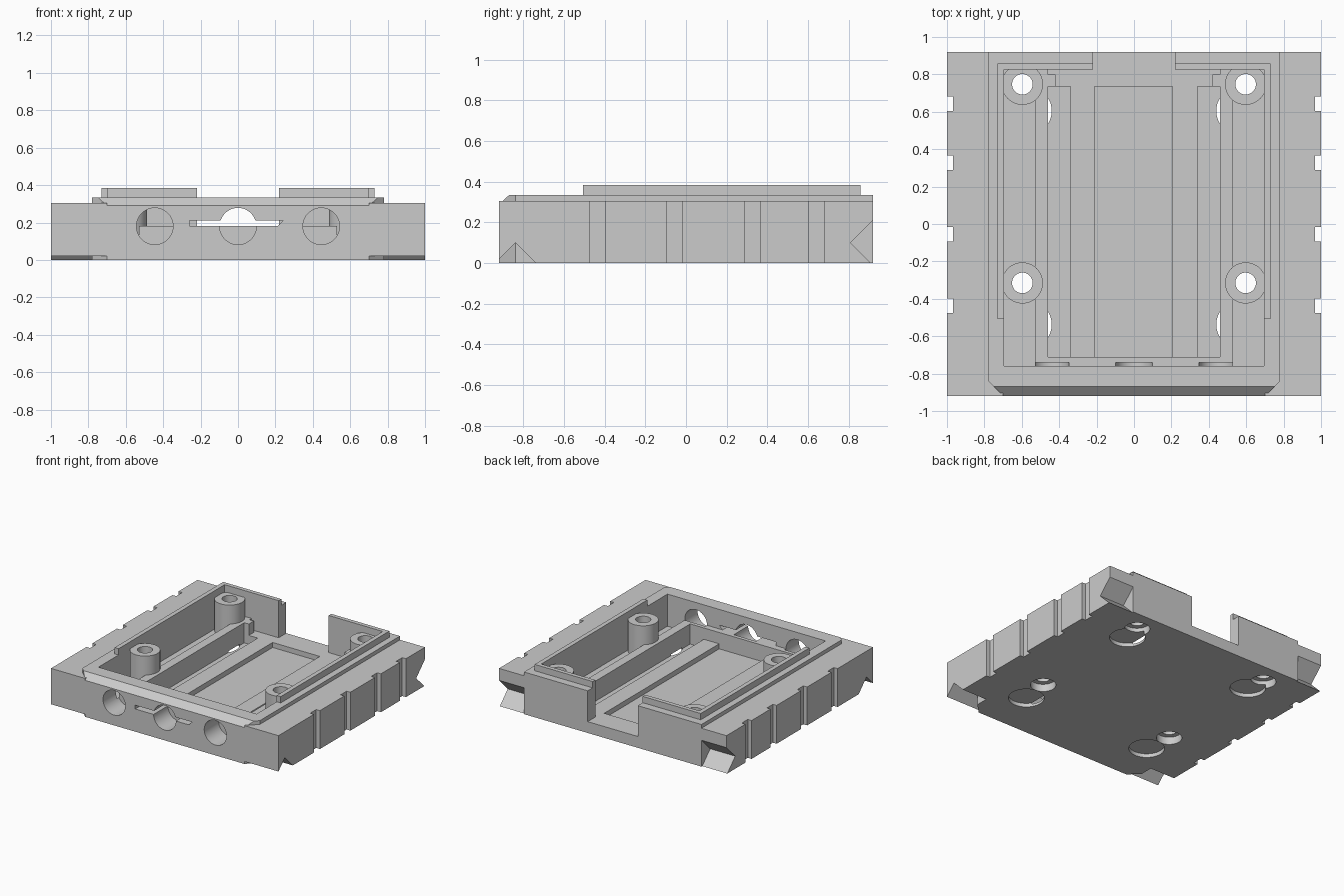
import bpy, bmesh, math

cube = bpy.data.objects.get("Cube")
if cube:
    bpy.data.objects.remove(cube, do_unlink=True)

grey = bpy.data.materials.new("plain_grey")
grey.use_nodes = True
colour = (0.6, 0.6, 0.6, 1)
grey.diffuse_color = colour
for node in grey.node_tree.nodes:
    if node.type == 'BSDF_PRINCIPLED':
        node.inputs["Base Color"].default_value = colour


def prism(name, pts, axis, lo, hi):
    """Extrude a 2D outline along an axis; pts are the two other axes in order."""
    place = {'x': lambda p, h: (h, p[0], p[1]),
             'y': lambda p, h: (p[0], h, p[1]),
             'z': lambda p, h: (p[0], p[1], h)}[axis]
    bm = bmesh.new()
    rings = [[bm.verts.new(place(p, h)) for p in pts] for h in (lo, hi)]
    for ring in rings:
        bm.faces.new(ring)
    for i in range(len(pts)):
        j = (i + 1) % len(pts)
        bm.faces.new((rings[0][i], rings[0][j], rings[1][j], rings[1][i]))
    bmesh.ops.recalc_face_normals(bm, faces=bm.faces)
    mesh = bpy.data.meshes.new(name)
    bm.to_mesh(mesh)
    bm.free()
    mesh.materials.append(grey)
    ob = bpy.data.objects.new(name, mesh)
    bpy.context.collection.objects.link(ob)
    return ob


def box(name, x0, x1, y0, y1, z0, z1):
    return prism(name, [(x0, y0), (x1, y0), (x1, y1), (x0, y1)], 'z', z0, z1)


def rod(name, u, v, r, axis, lo, hi, n=48):
    pts = [(u + r * math.cos(math.tau * i / n), v + r * math.sin(math.tau * i / n))
           for i in range(n)]
    return prism(name, pts, axis, lo, hi)


def combine(target, tool, operation='DIFFERENCE'):
    tool.hide_render = True
    mod = target.modifiers.new("combine", 'BOOLEAN')
    mod.operation, mod.solver, mod.object = operation, 'EXACT', tool
    bpy.context.view_layer.objects.active = target
    bpy.ops.object.modifier_apply(modifier=mod.name)
    bpy.data.objects.remove(tool, do_unlink=True)


def cut_box(*size):
    combine(body, box("cutter", *size))


DEPTH = 0.92
BASE_TOP, DECK_TOP, LIP_TOP = 0.305, 0.335, 0.385
RAIL_TOP, FLOOR, RECESS = 0.18, 0.09, 0.05
SIDES = (-1, 1)

# Outer block with V grooves under the front and along the rear
body = box("case_body", -1, 1, -DEPTH, DEPTH, 0, BASE_TOP)
front_groove = [(-0.84, 0.10), (-0.73, -0.01), (-0.95, -0.01)]
rear_groove = [(0.81, 0.10), (0.95, 0.24), (0.95, -0.04)]
for groove in (front_groove, rear_groove):
    combine(body, prism("groove", groove, 'x', -1.1, 1.1))

# Inner core with clipped front corners: closes the grooves and forms the deck
outline = [(-0.70, -DEPTH), (0.70, -DEPTH), (0.78, -0.84), (0.78, DEPTH),
           (-0.78, DEPTH), (-0.78, -0.84)]
slope = [(-0.931, 0.28), (-0.859, 0.345), (-0.931, 0.345)]
core = prism("core", outline, 'z', 0, DECK_TOP)
combine(core, prism("slope", slope, 'x', -0.9, 0.9))
combine(body, core, 'UNION')
combine(body, prism("slope", slope, 'x', -0.70, 0.70))

# Locating lip around the cavity
combine(body, box("lip", -0.73, 0.73, -0.507, 0.858, 0.28, LIP_TOP), 'UNION')

# Main cavity, centre bay, rear opening and floor recess
cut_box(-0.695, 0.695, -0.76, 0.825, RAIL_TOP, 0.6)
cut_box(-0.46, 0.46, -0.71, 0.825, FLOOR, 0.4)
cut_box(-0.22, 0.22, 0.70, 1.0, FLOOR, 0.6)
cut_box(-0.21, 0.205, -0.71, 0.735, RECESS, 0.3)

for s in SIDES:
    # Side bays and long floor channels, leaving a rail between them
    for a, b, y0, y1, z in ((0.53, 0.695, -0.76, 0.825, 0.08),
                            (0.34, 0.46, -0.71, 0.735, 0.02)):
        lo, hi = sorted((s * a, s * b))
        cut_box(lo, hi, y0, y1, z, 0.3)
    # Small stop at the rear end of each rail
    lo, hi = sorted((s * 0.42, s * 0.48))
    combine(body, box("stop", lo, hi, 0.735, 0.80, 0.06, RAIL_TOP), 'UNION')
    # Vertical grip notches
    for y in (0.643, 0.328, -0.055, -0.437):
        lo, hi = sorted((s * 0.967, s * 1.1))
        cut_box(lo, hi, y - 0.038, y + 0.038, -0.1, 0.5)
    # Shallow round pockets in the underside
    for y in (0.605, -0.537):
        combine(body, rod("pocket", s * 0.57, y, 0.13, 'z', -0.1, 0.03))

# Round front ports and the slot across the middle one
for x in (-0.445, 0, 0.445):
    combine(body, rod("port", x, 0.18, 0.098, 'y', -1.1, -0.74))
slot = [(-0.26, 0.18), (0.21, 0.18), (0.24, 0.21), (-0.26, 0.21)]
combine(body, prism("slot", slot, 'y', -1.1, -0.74))

# Screw standoffs with through holes and counterbores below
posts = []
for s, side in ((-1, "right"), (1, "left")):
    for y, end in ((0.747, "rear"), (-0.315, "front")):
        x = s * 0.597
        post = rod(f"{end}_{side}_standoff", x, y, 0.11, 'z', 0.07, 0.33)
        combine(post, rod("hole", x, y, 0.055, 'z', -0.2, 0.6))
        combine(body, rod("hole", x, y, 0.055, 'z', -0.2, 0.2))
        combine(body, rod("counterbore", x, y, 0.093, 'z', -0.2, 0.06))
        posts.append(post)

# Smooth round walls, keep sharp edges
bpy.ops.object.select_all(action='DESELECT')
for ob in [body] + posts:
    ob.select_set(True)
bpy.context.view_layer.objects.active = body
bpy.ops.object.shade_smooth_by_angle(angle=math.radians(25))
